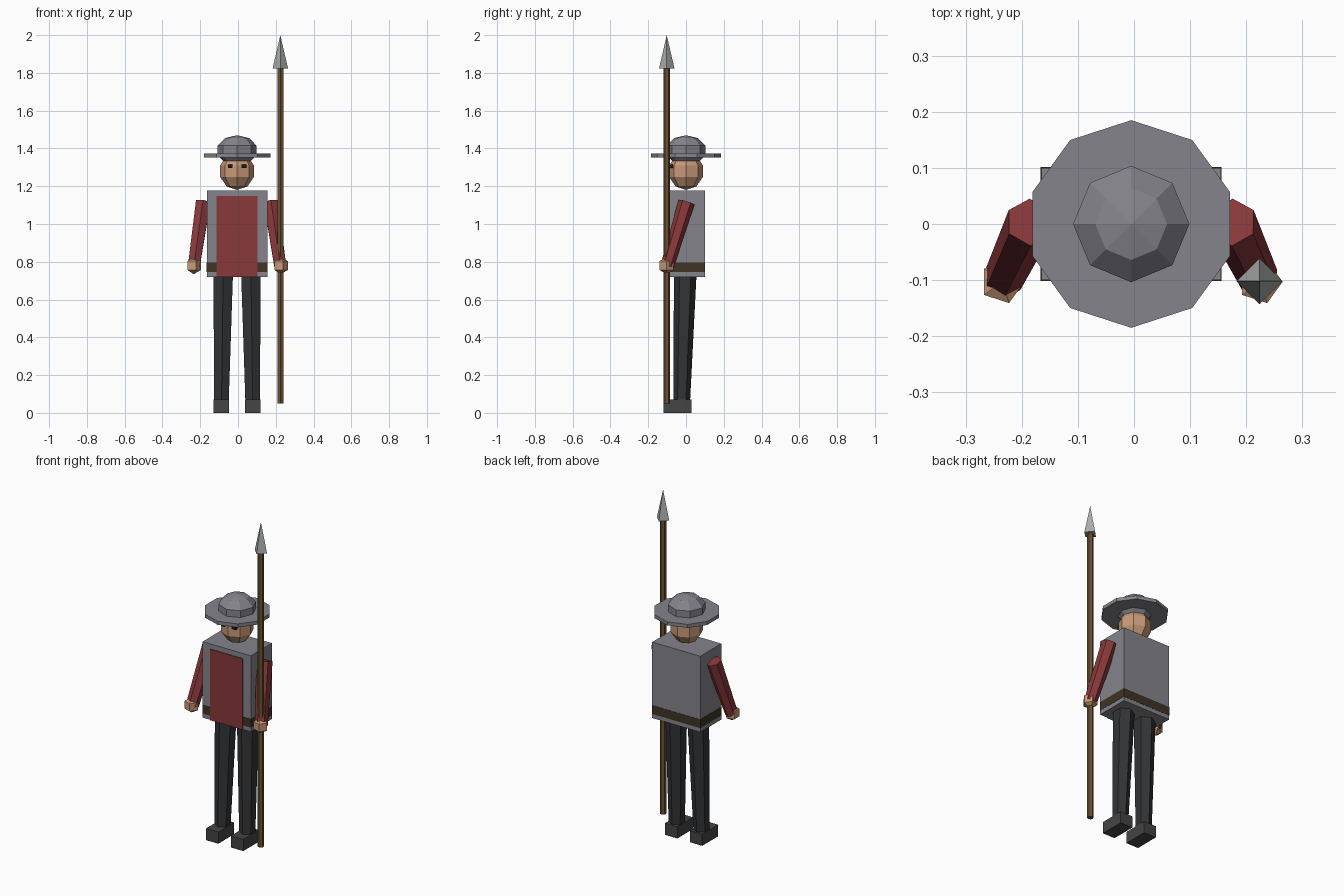
import bpy, bmesh, math
from mathutils import Vector

if "Cube" in bpy.data.objects:
    bpy.data.objects.remove(bpy.data.objects["Cube"])

CX = -0.005  # body centre line


def mat(name, r, g, b):
    m = bpy.data.materials.new(name)
    m.diffuse_color = (r, g, b, 1)
    m.use_nodes = True
    m.node_tree.nodes["Principled BSDF"].inputs["Base Color"].default_value = m.diffuse_color
    return m


STEEL = mat("steel grey", 0.235, 0.23, 0.26)
RED = mat("dark red", 0.25, 0.04, 0.042)
SKIN = mat("skin", 0.58, 0.32, 0.19)
CLOTH = mat("charcoal cloth", 0.033, 0.034, 0.036)
BOOT = mat("boot grey", 0.058, 0.058, 0.06)
WOOD = mat("wood brown", 0.145, 0.082, 0.03)
LEATHER = mat("belt brown", 0.05, 0.033, 0.018)
IRON = mat("pale iron", 0.40, 0.41, 0.41)
DARK = mat("eye black", 0.012, 0.01, 0.009)


def finish(name, bm, material):
    bmesh.ops.recalc_face_normals(bm, faces=bm.faces)
    me = bpy.data.meshes.new(name)
    bm.to_mesh(me)
    bm.free()
    me.materials.append(material)
    ob = bpy.data.objects.new(name, me)
    bpy.context.collection.objects.link(ob)
    return ob


def box(name, lo, hi, material):
    bm = bmesh.new()
    bmesh.ops.create_cube(bm, size=1)
    for v in bm.verts:
        v.co = [l + (h - l) * (c + 0.5) for l, h, c in zip(lo, hi, v.co)]
    return finish(name, bm, material)


def lathe(name, rings, sides, start, centre, material, axis=None):
    """Flat-faced solid from (radius, height) rings; radius 0 makes a pole."""
    bm = bmesh.new()
    rot = Vector((0, 0, 1)).rotation_difference(axis or Vector((0, 0, 1)))
    loops = []
    for r, z in rings:
        n = sides if r > 0 else 1
        loops.append([bm.verts.new(Vector(centre) + rot @ Vector((
            r * math.cos(start + math.tau * i / sides),
            r * math.sin(start + math.tau * i / sides), z))) for i in range(n)])
    for a, b in zip(loops, loops[1:]):
        for i in range(sides):
            j = (i + 1) % sides
            quad = [a[i % len(a)], a[j % len(a)], b[j % len(b)], b[i % len(b)]]
            bm.faces.new(list(dict.fromkeys(quad)))
    for end in (loops[0], loops[-1]):
        if len(end) > 1:
            bm.faces.new(end)
    return finish(name, bm, material)


def ball(name, rx, rz, sides, bands, centre, material):
    angles = [math.pi * i / bands for i in range(bands + 1)]
    rings = [(rx * math.sin(a) if 0 < i < bands else 0, -rz * math.cos(a))
             for i, a in enumerate(angles)]
    return lathe(name, rings, sides, 0, centre, material)


def limb(name, top, bottom, r_top, r_bottom, material):
    top, bottom = Vector(top), Vector(bottom)
    d = top - bottom
    return lathe(name, [(r_bottom, 0), (r_top, d.length)], 6, math.pi / 2,
                 bottom, material, d.normalized())


# torso, belt and tabard plate
box("torso", (CX - 0.16, -0.1, 0.72), (CX + 0.16, 0.1, 1.177), STEEL)
box("belt", (CX - 0.1612, -0.1012, 0.745), (CX + 0.1612, 0.1012, 0.797), LEATHER)
box("tabard", (CX - 0.109, -0.105, 0.72), (CX + 0.109, -0.098, 1.147), RED)

# head and brimmed helmet
ball("head", 0.094, 0.1, 8, 5, (CX, 0, 1.28), SKIN)
ball("helmet_crown", 0.109, 0.08, 8, 5, (CX, 0, 1.39), STEEL)
lathe("helmet_brim", [(0.185, 1.353), (0.185, 1.374)], 10, math.pi / 2,
      (CX, 0, 0), STEEL)

# paired parts
for s, side in ((-1, "left"), (1, "right")):
    ex = CX + s * 0.036
    box(side + "_eye", (ex - 0.013, -0.086, 1.296), (ex + 0.013, -0.068, 1.315), DARK)
    limb(side + "_arm", (CX + s * 0.18, 0.003, 1.115),
         (CX + s * 0.229, -0.1, 0.775), 0.044, 0.036, RED)
    ball(side + "_hand", 0.046, 0.046, 5, 3, (CX + s * 0.23, -0.103, 0.78), SKIN)
    limb(side + "_leg", (CX + s * 0.0735, -0.004, 0.74),
         (CX + s * 0.0825, -0.023, 0.05), 0.06, 0.044, CLOTH)
    bx = CX + s * 0.083
    box(side + "_boot", (bx - 0.041, -0.12, 0), (bx + 0.041, 0.03, 0.07), BOOT)

# spear
SPEAR = (CX + 0.229, -0.102, 0)
lathe("spear_shaft", [(0.018, 0.05), (0.018, 1.83)], 6, math.pi / 2, SPEAR, WOOD)
lathe("spear_tip", [(0.041, 1.823), (0, 2.0)], 4, 0, SPEAR, IRON)
